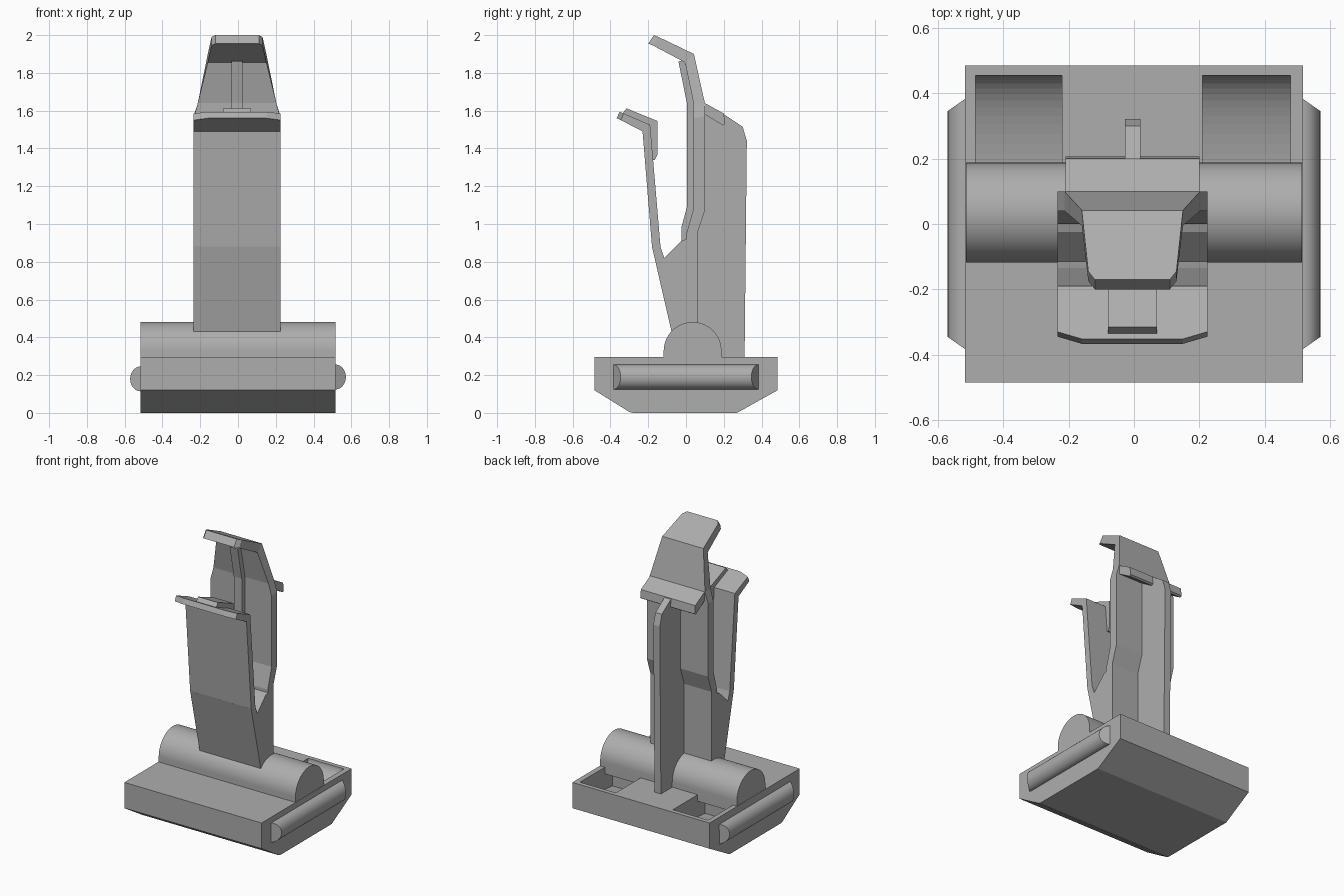
import bpy, bmesh, math

if "Cube" in bpy.data.objects:
    bpy.data.objects.remove(bpy.data.objects["Cube"])

grey = bpy.data.materials.new("mid grey")
grey.diffuse_color = (0.42, 0.42, 0.42, 1)
grey.use_nodes = True
grey.node_tree.nodes["Principled BSDF"].inputs["Base Color"].default_value = grey.diffuse_color


def finish(name, bm, smooth=False):
    bmesh.ops.recalc_face_normals(bm, faces=bm.faces[:])
    me = bpy.data.meshes.new(name)
    bm.to_mesh(me)
    bm.free()
    ob = bpy.data.objects.new(name, me)
    bpy.context.collection.objects.link(ob)
    me.materials.append(grey)
    if smooth:
        bpy.ops.object.select_all(action='DESELECT')
        bpy.context.view_layer.objects.active = ob
        ob.select_set(True)
        bpy.ops.object.shade_smooth_by_angle(angle=math.radians(30))
    return ob


def rings_to_solid(name, rings, smooth=False):
    """Skin a list of equal-length closed rings and cap both ends."""
    bm = bmesh.new()
    vs = [[bm.verts.new(p) for p in r] for r in rings]
    n = len(rings[0])
    for a, b in zip(vs, vs[1:]):
        for i in range(n):
            j = (i + 1) % n
            bm.faces.new((a[i], a[j], b[j], b[i]))
    bm.faces.new(vs[0])
    bm.faces.new(vs[-1][::-1])
    return finish(name, bm, smooth)


def prism(name, profile, x0, x1, smooth=False):
    """Extrude a (y, z) profile along x."""
    return rings_to_solid(name, [[(x, y, z) for y, z in profile] for x in (x0, x1)], smooth)


def blade(name, stations):
    """Bent strip: stations are (front y, front z, back y, back z, half width)."""
    c = -0.005
    return rings_to_solid(name, [[(c - w, fy, fz), (c + w, fy, fz), (c + w, by, bz), (c - w, by, bz)]
                                 for fy, fz, by, bz, w in stations])


def arc(cy, cz, ry, rz, a0, a1, n):
    return [(cy + ry * math.cos(math.radians(a0 + (a1 - a0) * i / n)),
             cz + rz * math.sin(math.radians(a0 + (a1 - a0) * i / n))) for i in range(n + 1)]


# base with chamfered underside
base = prism("base", [(-0.485, 0.295), (-0.485, 0.12), (-0.30, 0.005), (-0.28, 0.0),
                      (0.27, 0.0), (0.485, 0.12), (0.485, 0.295)], -0.517, 0.517)

# curved pockets behind the barrel
pocket = arc(0.035, 0.295, 0.42, 0.16, 0, -80, 16) + [(0.108, 0.35), (0.455, 0.35)]
for side, x0, x1 in (("left", -0.485, -0.22), ("right", 0.21, 0.48)):
    cutter = prism("pocket_cutter_" + side, pocket, x0, x1)
    cutter.hide_render = True
    cutter.hide_viewport = True
    mod = base.modifiers.new("pocket_" + side, 'BOOLEAN')
    mod.operation = 'DIFFERENCE'
    mod.solver = 'EXACT'
    mod.object = cutter

# barrel lying across the base
prism("barrel", [(0.188, 0.25)] + arc(0.035, 0.328, 0.153, 0.153, 0, 180, 32) + [(-0.118, 0.25)],
      -0.515, 0.515, True)

# rounded side rails with slanted ends
for side, s, zc in (("left", -1, 0.18), ("right", 1, 0.19)):
    section = [(0.50, -0.065)] + [(0.515 + 0.056 * math.cos(t), 0.066 * math.sin(t))
                                  for t in (math.radians(-90 + 11.25 * i) for i in range(17))] + [(0.50, 0.065)]
    rings = [[(s * x, e * (0.385 - 0.7 * max(0, x - 0.515)), zc + z) for x, z in section] for e in (-1, 1)]
    rings_to_solid("rail_" + side, rings, True)

# front blade with outward lip
blade("front_blade", [(-0.065, 0.38, 0.02, 0.38, 0.23), (-0.18, 0.88, -0.135, 0.88, 0.23),
                      (-0.23, 1.49, -0.19, 1.525, 0.23), (-0.345, 1.55, -0.33, 1.585, 0.23),
                      (-0.367, 1.56, -0.352, 1.594, 0.155)])
# wedge joining both blades
prism("blade_wedge", [(-0.065, 0.38), (-0.179, 0.875), (-0.136, 0.88), (-0.115, 0.82),
                      (-0.025, 0.91), (0.03, 0.93), (0.03, 0.38)], -0.235, 0.225)
# raised latch tab and rib on the front blade
prism("front_tab", [(-0.345, 1.575), (-0.315, 1.612), (-0.15, 1.545), (-0.15, 1.37),
                    (-0.165, 1.34), (-0.185, 1.34), (-0.21, 1.50)], -0.08, 0.07)

# rear blade with forward hooked top
blade("rear_blade", [(0.0, 0.38, 0.06, 0.38, 0.23), (0.0, 0.94, 0.06, 0.95, 0.23),
                     (0.04, 1.08, 0.1, 1.07, 0.23), (0.04, 1.56, 0.1, 1.57, 0.23),
                     (0.04, 1.64, 0.1, 1.64, 0.208), (-0.005, 1.855, 0.042, 1.90, 0.155),
                     (-0.175, 1.945, -0.145, 1.99, 0.135), (-0.2, 1.955, -0.17, 2.0, 0.115)])
# narrow rib up the inner face
prism("inner_rib", [(-0.025, 0.85), (-0.025, 0.98), (0.005, 1.09), (0.005, 1.64), (-0.04, 1.86),
                    (-0.01, 1.87), (0.05, 1.64), (0.05, 1.07), (0.02, 0.94), (0.02, 0.85)], -0.035, 0.025)
# shelf flaring out of the rear
prism("rear_shelf", [(0.07, 1.64), (0.1, 1.64), (0.2, 1.585), (0.207, 1.53), (0.195, 1.522),
                     (0.1, 1.58), (0.07, 1.58)], -0.21, 0.2)
# rear spine
prism("rear_spine", [(0.03, 0.28), (0.03, 0.94), (0.07, 1.07), (0.07, 1.62), (0.12, 1.62),
                     (0.21, 1.575), (0.30, 1.515), (0.322, 1.44), (0.31, 0.28)], -0.028, 0.02)
